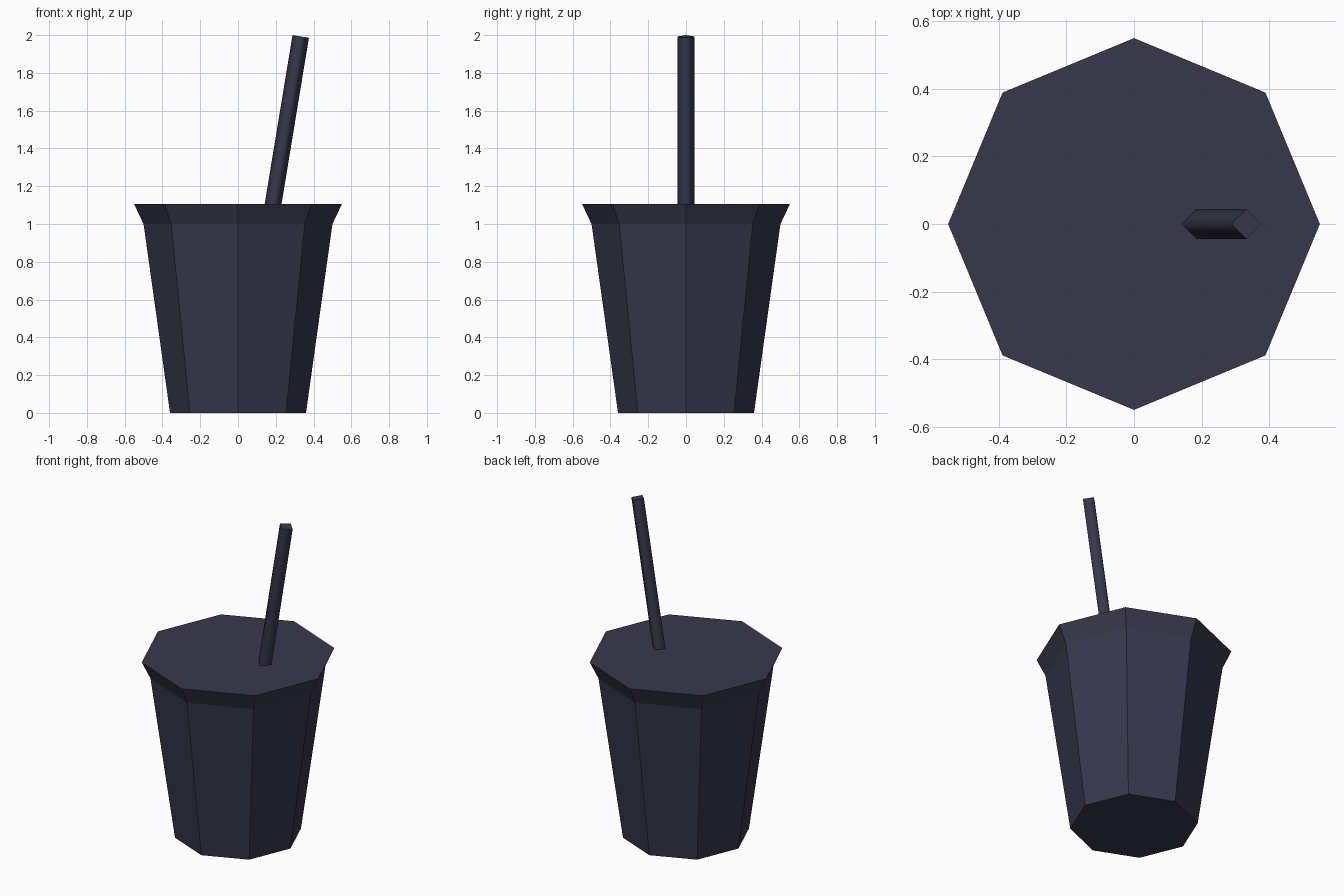
import bpy
import bmesh
import math
from mathutils import Matrix, Vector

if "Cube" in bpy.data.objects:
    bpy.data.objects.remove(bpy.data.objects["Cube"], do_unlink=True)


def make_material(name, rgb):
    mat = bpy.data.materials.new(name)
    mat.use_nodes = True
    colour = (*rgb, 1.0)
    mat.diffuse_color = colour
    mat.node_tree.nodes["Principled BSDF"].inputs["Base Color"].default_value = colour
    return mat


def prism(name, rings, sides, mat, smooth_sides=False):
    """Stack of (radius, height) rings around z, closed at both ends."""
    bm = bmesh.new()
    loops = []
    for radius, z in rings:
        loops.append([bm.verts.new((radius * math.cos(math.tau * i / sides),
                                    radius * math.sin(math.tau * i / sides), z))
                      for i in range(sides)])
    for low, high in zip(loops, loops[1:]):
        for i in range(sides):
            j = (i + 1) % sides
            face = bm.faces.new((low[i], low[j], high[j], high[i]))
            face.smooth = smooth_sides
    caps = [bm.faces.new(loops[0][::-1]), bm.faces.new(loops[-1])]
    # Keep the end caps crisp against rounded sides
    for cap in caps:
        for edge in cap.edges:
            edge.smooth = not smooth_sides
    mesh = bpy.data.meshes.new(name)
    bm.to_mesh(mesh)
    bm.free()
    mesh.materials.append(mat)
    obj = bpy.data.objects.new(name, mesh)
    bpy.context.collection.objects.link(obj)
    return obj


navy = make_material("dark navy", (0.039, 0.039, 0.073))

# Tapered cup with flared lid rim
prism("cup", [(0.36, 0), (0.5, 1.0), (0.55, 1.105)], 8, navy)

# Leaning straw, rounded by smooth shading
base = Vector((0.18, 0, 1.07))
tip = Vector((0.332, 0, 1.993))
axis = tip - base
straw = prism("straw", [(0.044, 0), (0.044, axis.length)], 4, navy, True)
lean = math.atan2(axis.x, axis.z)
straw.matrix_world = Matrix.Translation(base) @ Matrix.Rotation(lean, 4, "Y")
